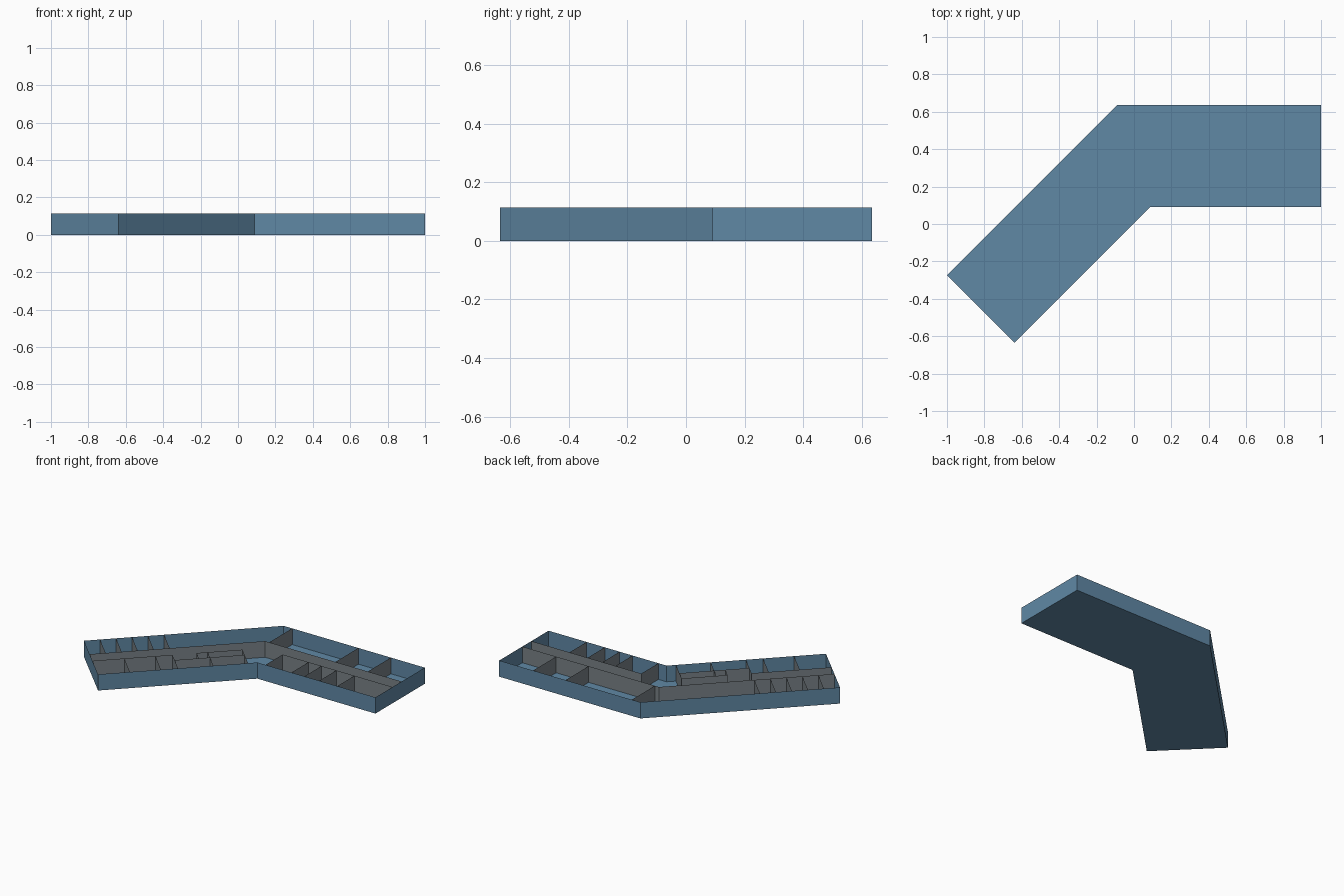
import bpy
from math import sqrt

if "Cube" in bpy.data.objects:
    bpy.data.objects.remove(bpy.data.objects["Cube"])

H = 0.113          # wall height
R = sqrt(0.5)      # 45 degree wing direction


def material(name, color):
    m = bpy.data.materials.new(name)
    m.diffuse_color = color
    m.use_nodes = True
    m.node_tree.nodes["Principled BSDF"].inputs["Base Color"].default_value = m.diffuse_color
    return m


blue = material("blue_shell", (0.117, 0.246, 0.376, 1))
grey = material("grey_partition", (0.19, 0.22, 0.24, 1))


def mesh_object(name, verts, faces, mat):
    me = bpy.data.meshes.new(name)
    me.from_pydata(verts, [], faces)
    me.materials.append(mat)
    ob = bpy.data.objects.new(name, me)
    bpy.context.collection.objects.link(ob)
    return ob


def walls(name, paths, mat):
    """Thin upright sheets along each path of plan points."""
    verts, faces = [], []
    for path in paths:
        b = len(verts)
        for x, y in path:
            verts += [(x, y, 0), (x, y, H)]
        for i in range(len(path) - 1):
            k = b + 2 * i
            faces.append((k, k + 2, k + 3, k + 1))
    return mesh_object(name, verts, faces, mat)


def wing(s, t):
    """Plan point in the angled wing: s along it, t across from its outer wall."""
    return (-1 + R * (s + t), -0.273 + R * (s - t))


# Floor slab and outer shell
W = 0.512
outline = [(-1, -0.273), wing(0, W), (0.087, 0.09), (1, 0.09), (1, 0.635), (-0.092, 0.635)]
mesh_object("floor", [(x, y, 0) for x, y in outline], [tuple(range(6))], blue)
walls("outer_wall", [outline + outline[:1]], blue)

# Corridor walls
T1, T2, T3 = 0.205, 0.306, 0.386    # across the angled wing
Y1, Y2 = 0.28, 0.38                 # across the straight wing
bend = (Y2 - 0.727 + T1 / R, Y2)
walls("corridor_back_wall", [[wing(0, T1), bend, (1, Y2)]], grey)
walls("corridor_front_wall", [[wing(0, T2), wing(0.515, T2)], [(0.15, Y1), (1, Y1)]], grey)

# Straight wing partitions
walls("back_room_partitions", [[(x, Y2), (x, 0.635)] for x in (-0.025, 0.487, 0.738)], grey)
walls("front_room_partitions", [[(x, 0.09), (x, Y1)] for x in (0.15, 0.35, 0.45, 0.565, 0.705)], grey)

# Angled wing partitions
walls("small_room_partitions", [[wing(0.103 * i, 0), wing(0.103 * i, T1)] for i in range(1, 6)], grey)
walls("wing_front_partitions", [[wing(s, T2), wing(s, W)] for s in (0.205, 0.405, 0.515)], grey)

# Washroom block
walls("washroom_walls", [
    [wing(0.515, T3), wing(0.965, T3)],
    [wing(0.67, T3), wing(0.67, T2), wing(0.965, T2), wing(0.965, W)],
    [wing(0.742, T2), wing(0.742, W)],
], grey)
